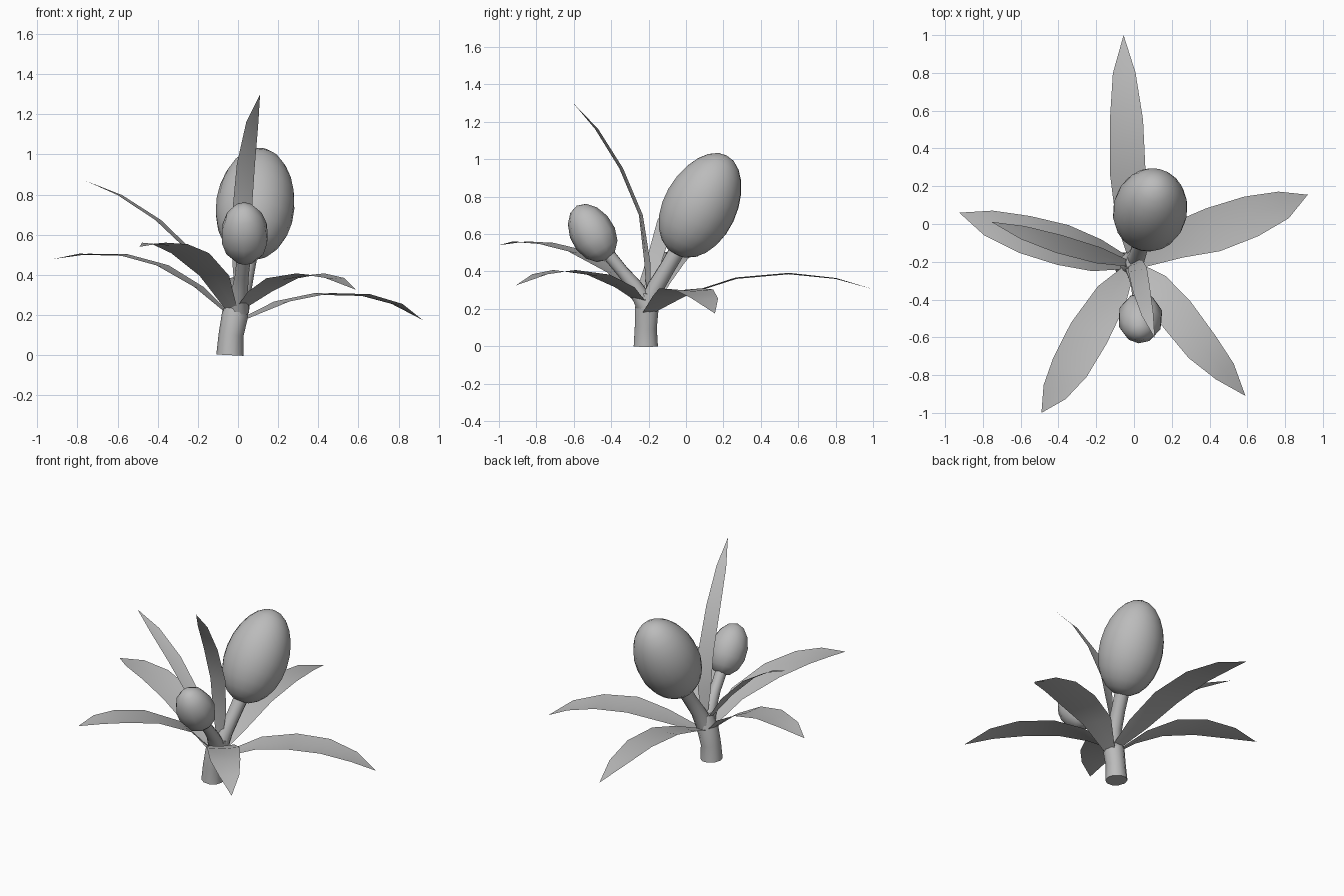
import bpy, bmesh, math
from mathutils import Vector

cube = bpy.data.objects.get("Cube")
if cube:
    bpy.data.objects.remove(cube, do_unlink=True)

grey = bpy.data.materials.new("plain grey")
grey.use_nodes = True
GREY = (0.5, 0.5, 0.5, 1)
grey.diffuse_color = GREY
grey.node_tree.nodes["Principled BSDF"].inputs["Base Color"].default_value = GREY


def finish(name, bm, angle=60):
    mesh = bpy.data.meshes.new(name)
    bm.to_mesh(mesh)
    bm.free()
    obj = bpy.data.objects.new(name, mesh)
    bpy.context.collection.objects.link(obj)
    mesh.materials.append(grey)
    bpy.ops.object.select_all(action='DESELECT')
    obj.select_set(True)
    bpy.context.view_layer.objects.active = obj
    bpy.ops.object.shade_smooth_by_angle(angle=math.radians(angle))
    return obj


def tangents(pts):
    last = len(pts) - 1
    return [(pts[min(i + 1, last)] - pts[max(i - 1, 0)]).normalized()
            for i in range(len(pts))]


def tube(name, path, radii, sides=10):
    """Capped tube through the path points."""
    pts = [Vector(p) for p in path]
    bm = bmesh.new()
    rings = []
    for p, t, r in zip(pts, tangents(pts), radii):
        u = Vector((0, 1, 0)).cross(t).normalized()
        v = t.cross(u)
        rings.append([bm.verts.new(p + r * (u * math.cos(a) + v * math.sin(a)))
                      for a in (math.tau * k / sides for k in range(sides))])
    for a, b in zip(rings, rings[1:]):
        for k in range(sides):
            n = (k + 1) % sides
            bm.faces.new((a[k], a[n], b[n], b[k]))
    bm.faces.new(rings[0][::-1])
    bm.faces.new(rings[-1])
    return finish(name, bm)


def leaf(name, path, width, root=0.25):
    """Pointed blade with a shallow fold along its midrib."""
    pts = [Vector(p) for p in path]
    last = len(pts) - 1
    bm = bmesh.new()
    rows = []
    for i, (p, t) in enumerate(zip(pts, tangents(pts))):
        f = i / last
        half = width / 2 * max(math.sin(math.pi * f ** 0.85) ** 0.7 if 0 < f < 1 else 0,
                               root * (1 - f) ** 3)
        if i == last:
            rows.append([bm.verts.new(p)] * 3)
            continue
        side = t.cross(Vector((0, 0, 1))).normalized()
        up = side.cross(t)
        rows.append([bm.verts.new(p + side * half * s + up * half * 0.08 * abs(s))
                     for s in (-1, 0, 1)])
    for a, b in zip(rows, rows[1:]):
        for k in (0, 1):
            corners = list(dict.fromkeys((a[k], a[k + 1], b[k + 1], b[k])))
            bm.faces.new(corners)
    return finish(name, bm)


def bud(name, centre, axis, length, radius, segments, rings):
    """Egg shape pointing along the axis, a little fuller below the middle."""
    bm = bmesh.new()
    bmesh.ops.create_uvsphere(bm, u_segments=segments, v_segments=rings, radius=1)
    for v in bm.verts:
        swell = radius * (1 - 0.06 * v.co.z)
        v.co = Vector((v.co.x * swell, v.co.y * swell, v.co.z * length))
    turn = Vector(axis).to_track_quat('Z', 'Y')
    for v in bm.verts:
        v.co = turn @ v.co + Vector(centre)
    return finish(name, bm)


# Stem and its two branches
tube("stem", [(-0.04, -0.215, 0), (-0.035, -0.215, 0.1), (-0.015, -0.21, 0.2),
              (0.005, -0.205, 0.29)], [0.068, 0.062, 0.066, 0.05])
tube("large_bud_branch", [(0, -0.2, 0.22), (0.02, -0.16, 0.32), (0.04, -0.1, 0.42),
                          (0.06, -0.03, 0.54)], [0.055, 0.046, 0.043, 0.045])
tube("small_bud_branch", [(0, -0.215, 0.22), (0.01, -0.28, 0.33), (0.02, -0.34, 0.4),
                          (0.03, -0.43, 0.51)], [0.055, 0.04, 0.034, 0.036])

# Buds
bud("large_bud", (0.087, 0.08, 0.755), (0.06, 0.27, 0.52), 0.3, 0.196, 20, 12)
bud("small_bud", (0.033, -0.502, 0.607), (-0.01, -0.16, 0.28), 0.166, 0.12, 10, 7)

# Leaves, each listed from root to tip
leaf("back_leaf", [(0, -0.2, 0.19), (-0.02, 0.02, 0.28), (-0.033, 0.27, 0.36),
                   (-0.04, 0.55, 0.385), (-0.052, 0.8, 0.36), (-0.055, 1, 0.305)], 0.19)
leaf("left_leaf", [(0.01, -0.21, 0.17), (0.22, -0.09, 0.26), (0.42, -0.03, 0.3),
                   (0.62, 0.04, 0.295), (0.79, 0.1, 0.25), (0.92, 0.155, 0.175)], 0.24)
leaf("front_left_leaf", [(0, -0.22, 0.22), (0.11, -0.33, 0.31), (0.22, -0.47, 0.375),
                         (0.36, -0.65, 0.4), (0.48, -0.78, 0.38), (0.59, -0.91, 0.325)], 0.2)
leaf("front_right_leaf", [(-0.02, -0.23, 0.2), (-0.12, -0.38, 0.39), (-0.24, -0.58, 0.5),
                          (-0.34, -0.76, 0.545), (-0.42, -0.89, 0.555),
                          (-0.49, -1, 0.54)], 0.22)
leaf("right_leaf", [(-0.02, -0.21, 0.18), (-0.2, -0.165, 0.335), (-0.38, -0.11, 0.44),
                    (-0.58, -0.055, 0.495), (-0.77, 0.005, 0.5), (-0.925, 0.06, 0.478)], 0.22)
leaf("upper_right_leaf", [(-0.01, -0.215, 0.25), (-0.19, -0.165, 0.47), (-0.4, -0.105, 0.67),
                          (-0.59, -0.045, 0.795), (-0.757, 0.012, 0.868)], 0.1)
leaf("tall_leaf", [(0, -0.2, 0.25), (0.01, -0.21, 0.45), (0.02, -0.245, 0.7),
                   (0.04, -0.35, 0.95), (0.072, -0.48, 1.16), (0.11, -0.603, 1.3)], 0.1)
